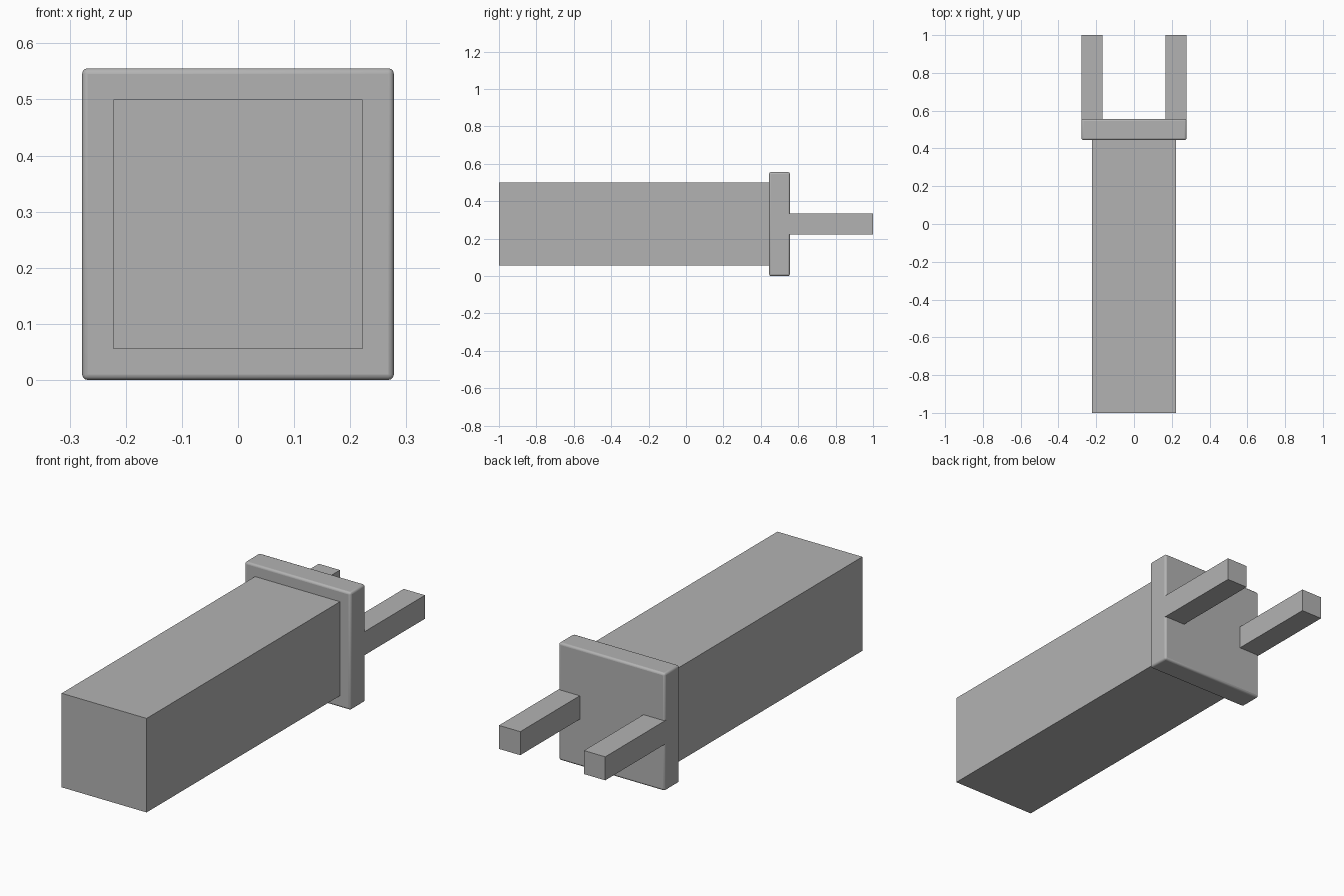
import bpy
import bmesh
from mathutils import Vector

old = bpy.data.objects.get("Cube")
if old:
    bpy.data.objects.remove(old, do_unlink=True)

grey = bpy.data.materials.new("plain grey")
grey.use_nodes = True
colour = (0.45, 0.45, 0.45, 1)
grey.diffuse_color = colour
grey.node_tree.nodes["Principled BSDF"].inputs["Base Color"].default_value = colour


def box(name, low, high):
    """Box between two opposite corners."""
    low, high = Vector(low), Vector(high)
    mesh = bpy.data.meshes.new(name)
    bm = bmesh.new()
    bmesh.ops.create_cube(bm, size=1)
    bmesh.ops.scale(bm, vec=high - low, verts=bm.verts)
    bm.to_mesh(mesh)
    bm.free()
    mesh.materials.append(grey)
    obj = bpy.data.objects.new(name, mesh)
    obj.location = (low + high) / 2
    bpy.context.collection.objects.link(obj)
    return obj


unit = 1 / 9
half = 2.5 * unit

# Long square body
box("body", (-2 * unit, -1, unit / 2), (2 * unit, 4 * unit, 4.5 * unit))

# Wider plate with softly rounded edges
plate = box("plate", (-half, 4 * unit, 0), (half, 5 * unit, 5 * unit))
bevel = plate.modifiers.new("rounded edges", 'BEVEL')
bevel.width = 0.01
bevel.segments = 3
bpy.context.view_layer.objects.active = plate
plate.select_set(True)
bpy.ops.object.shade_smooth_by_angle()

# Two prongs flush with the plate sides
for name, x in (("right_prong", -half), ("left_prong", half - unit)):
    box(name, (x, 5 * unit - 0.02, 2 * unit), (x + unit, 1, 3 * unit))
